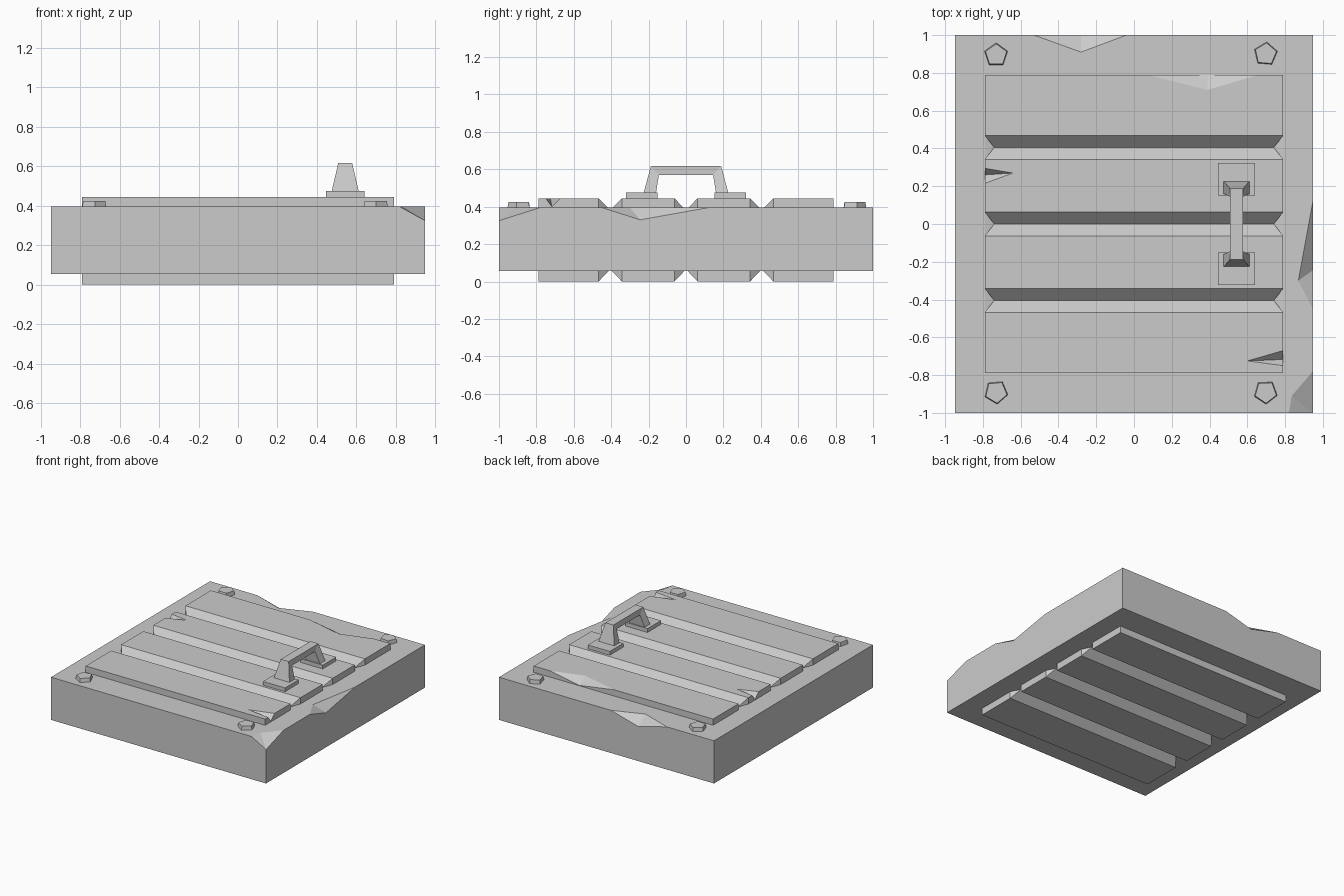
import bpy, bmesh
from math import radians
from mathutils import Vector, Matrix

if "Cube" in bpy.data.objects:
    bpy.data.objects.remove(bpy.data.objects["Cube"])

HX, HY = 0.947, 1.0          # frame half sizes
PX, PY = 0.79, 0.7875        # panel half sizes
Z_BOT, Z_TOP, Z_PANEL = 0.055, 0.395, 0.445


def finish(bm, name):
    bmesh.ops.recalc_face_normals(bm, faces=bm.faces)
    me = bpy.data.meshes.new(name)
    bm.to_mesh(me)
    bm.free()
    ob = bpy.data.objects.new(name, me)
    bpy.context.collection.objects.link(ob)
    return ob


def box(name, x0, x1, y0, y1, z0, z1):
    bm = bmesh.new()
    bmesh.ops.create_cube(bm, size=1)
    bmesh.ops.scale(bm, verts=bm.verts, vec=(x1 - x0, y1 - y0, z1 - z0))
    bmesh.ops.translate(bm, verts=bm.verts,
                        vec=((x0 + x1) / 2, (y0 + y1) / 2, (z0 + z1) / 2))
    return finish(bm, name)


def cut(target, cutter):
    cutter.hide_render = True
    mod = target.modifiers.new("cut", 'BOOLEAN')
    mod.operation, mod.solver, mod.object = 'DIFFERENCE', 'EXACT', cutter
    bpy.context.view_layer.objects.active = target
    bpy.ops.object.modifier_apply(modifier=mod.name)
    bpy.data.objects.remove(cutter)


def chip(target, inner, deep, *edge_points):
    """Wedge cut whose valley runs from inner to deep."""
    pts = [Vector(p) for p in (inner, deep, *edge_points)]
    mid = (pts[0] + pts[1]) / 2
    bm = bmesh.new()
    for p in pts:
        bm.verts.new(mid + (p - mid) * 1.4)
    bmesh.ops.convex_hull(bm, input=bm.verts)
    cut(target, finish(bm, "chip_cutter"))


# Outer frame: slab with an opening for the panel
frame = box("frame", -HX, HX, -HY, HY, Z_BOT, Z_TOP)
cut(frame, box("opening_cutter", -PX, PX, -PY, PY, -1, 1))

# Frame damage: right edge, front right corner, back edge
chip(frame, (0.87, -0.30, Z_TOP), (HX, -0.245, 0.33),
     (HX, -0.45, Z_TOP), (HX, 0.12, Z_TOP))
chip(frame, (0.835, -0.91, Z_TOP), (HX, -HY, 0.325),
     (0.82, -HY, Z_TOP), (HX, -0.78, Z_TOP), (HX, -HY, Z_TOP))
chip(frame, (-0.28, 0.91, Z_TOP), (-0.28, HY, 0.33),
     (-0.53, HY, Z_TOP), (-0.04, HY, Z_TOP))

# Grooved panel: lofted along y, pinched in at each groove
stations = [(-PY, False)]
for g in (-0.405, 0, 0.405):
    stations += [(g - 0.0625, False), (g, True), (g + 0.0625, False)]
stations.append((PY, False))
bm = bmesh.new()
rings = []
for y, pinch in stations:
    cx, top, bot = (0.74, 0.382, 0.065) if pinch else (PX, Z_PANEL, 0)
    left = [(cx, top), (PX, Z_TOP), (PX, Z_BOT), (cx, bot)]
    prof = [(-x, z) for x, z in left] + left[::-1]
    rings.append([bm.verts.new((x, y, z)) for x, z in prof])
for k in range(len(rings) - 1):
    a, b = rings[k], rings[k + 1]
    if stations[k][1]:
        a, b = b, a                      # b is the pinched ring, if any
    for i in range(8):
        j = (i + 1) % 8
        if i % 2 or not (stations[k][1] or stations[k + 1][1]):
            bm.faces.new((a[i], a[j], b[j], b[i]))
        else:
            c, m = (i, j) if i % 4 == 0 else (j, i)
            bm.faces.new((a[m], a[c], b[c]))
            bm.faces.new((a[m], b[c], b[m]))
bm.faces.new(rings[0])
bm.faces.new(rings[-1])
panel = finish(bm, "grooved_panel")

# Panel damage: back edge, left notch, right notch
chip(panel, (0.39, 0.71, Z_PANEL), (0.39, PY, 0.398),
     (0.08, PY, Z_PANEL), (0.65, PY, Z_PANEL))
chip(panel, (-0.64, 0.27, Z_PANEL), (-PX, 0.26, 0.40),
     (-PX, 0.295, Z_PANEL), (-PX, 0.215, Z_PANEL))
chip(panel, (0.60, -0.725, Z_PANEL), (PX, -0.717, 0.40),
     (PX, -0.67, Z_PANEL), (PX, -0.75, Z_PANEL))

# Five-sided corner bolts
for n, (x, y, ang) in enumerate([(-0.73, 0.895, 90), (0.697, 0.9, 85),
                                 (-0.73, -0.89, -85), (0.697, -0.89, -88)]):
    bm = bmesh.new()
    bmesh.ops.create_cone(bm, cap_ends=True, segments=5, radius1=0.066,
                          radius2=0.059, depth=0.04)
    # spin so one corner points along the given angle
    v = bm.verts[:][0].co
    spin = radians(ang) - Vector((1, 0)).angle_signed(v.xy) * -1
    bmesh.ops.transform(bm, verts=bm.verts,
                        matrix=Matrix.Translation((x, y, 0.405)) @ Matrix.Rotation(spin, 4, 'Z'))
    finish(bm, f"bolt_{n + 1}")

# Handle: two foot plates and a tapered grip
HCX = 0.543
for name, s in (("front", -1), ("back", 1)):
    y0, y1 = sorted((s * 0.152, s * 0.322))
    box(f"handle_foot_{name}", HCX - 0.097, HCX + 0.097, y0, y1, 0.44, 0.475)

bm = bmesh.new()
# (half width, outer y, outer z, inner y, inner z)
sections = [(0.068, 0.226, 0.475, 0.16, 0.475), (0.035, 0.188, 0.617, 0.145, 0.57)]
path = [(-1, sections[0]), (-1, sections[1]), (1, sections[1]), (1, sections[0])]
rings = []
for s, (w, oy, oz, iy, iz) in path:
    rings.append([bm.verts.new((HCX + x, s * y, z)) for x, y, z in
                  ((-w, oy, oz), (w, oy, oz), (w, iy, iz), (-w, iy, iz))])
for a, b in zip(rings, rings[1:]):
    for i in range(4):
        j = (i + 1) % 4
        bm.faces.new((a[i], a[j], b[j], b[i]))
bm.faces.new(rings[0])
bm.faces.new(rings[-1])
finish(bm, "handle_grip")
